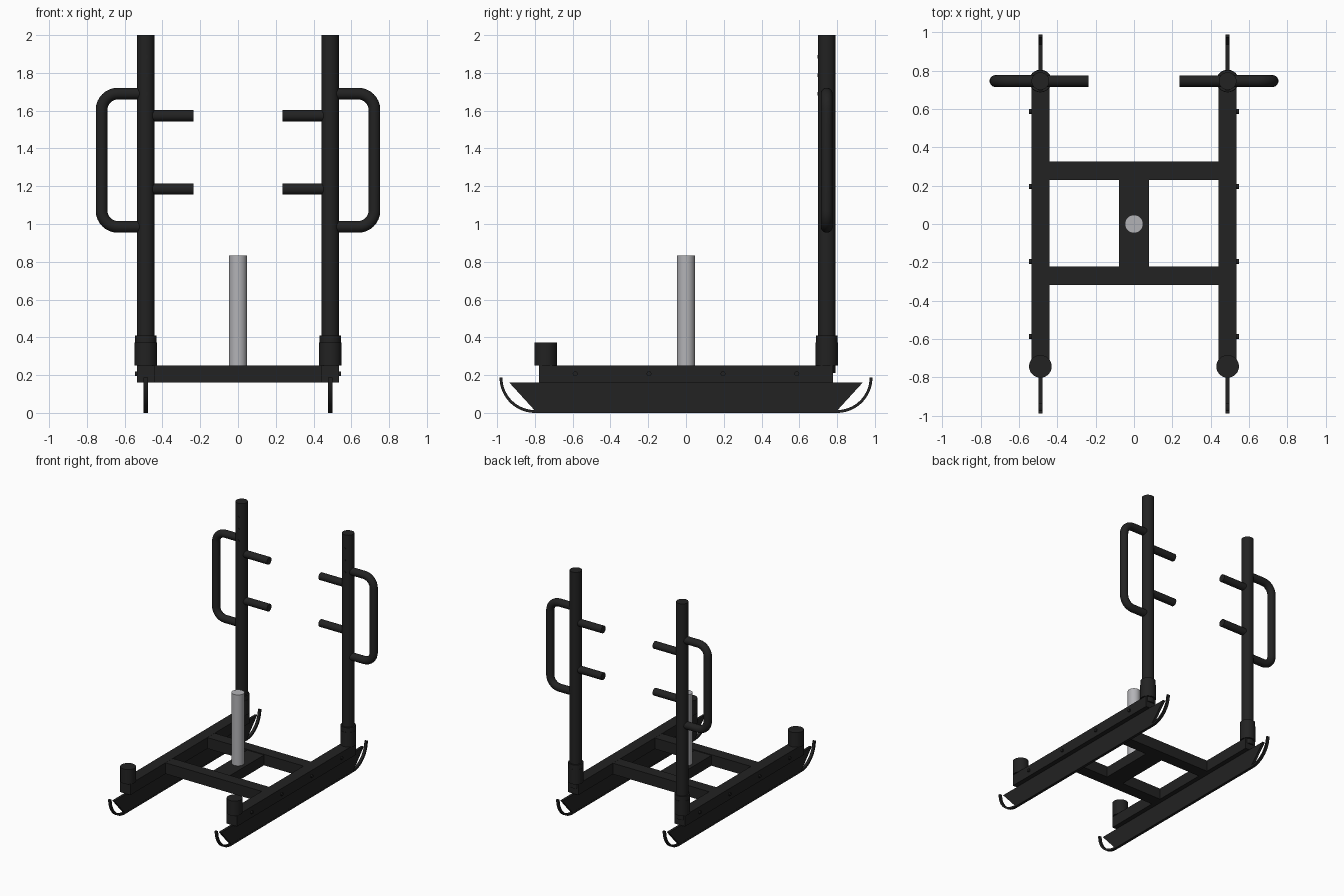
import bpy, bmesh, math
from mathutils import Vector

if "Cube" in bpy.data.objects:
    bpy.data.objects.remove(bpy.data.objects["Cube"])


def material(name, rgb):
    m = bpy.data.materials.new(name)
    m.diffuse_color = (*rgb, 1)
    m.use_nodes = True
    m.node_tree.nodes["Principled BSDF"].inputs["Base Color"].default_value = m.diffuse_color
    return m


BLACK = material("black powder coat", (0.016, 0.016, 0.016))
STEEL = material("bare steel", (0.45, 0.45, 0.47))


def finish(obj, name, mat, smooth=False):
    obj.name = name
    obj.data.materials.append(mat)
    if smooth:
        bpy.ops.object.select_all(action='DESELECT')
        obj.select_set(True)
        bpy.context.view_layer.objects.active = obj
        bpy.ops.object.shade_smooth_by_angle(angle=math.radians(35))
    return obj


def box(name, lo, hi, mat=BLACK):
    lo, hi = Vector(lo), Vector(hi)
    bpy.ops.mesh.primitive_cube_add(size=1, location=(lo + hi) / 2)
    obj = bpy.context.object
    for v in obj.data.vertices:
        v.co = v.co * (hi - lo)
    return finish(obj, name, mat)


def rod(name, a, b, r, mat=BLACK, sides=32):
    a, b = Vector(a), Vector(b)
    d = b - a
    bpy.ops.mesh.primitive_cylinder_add(vertices=sides, radius=r, depth=d.length, location=(a + b) / 2)
    obj = bpy.context.object
    obj.rotation_euler = d.to_track_quat('Z', 'Y').to_euler()
    return finish(obj, name, mat, True)


def extrude_x(name, profile, x, width):
    """Extrude a y-z profile along x, centred on x."""
    bm = bmesh.new()
    f = bm.faces.new([bm.verts.new((x - width / 2, y, z)) for y, z in profile])
    ext = bmesh.ops.extrude_face_region(bm, geom=[f])
    bmesh.ops.translate(bm, vec=(width, 0, 0),
                        verts=[g for g in ext['geom'] if isinstance(g, bmesh.types.BMVert)])
    bmesh.ops.recalc_face_normals(bm, faces=bm.faces)
    me = bpy.data.meshes.new(name)
    bm.to_mesh(me)
    bm.free()
    obj = bpy.data.objects.new(name, me)
    bpy.context.collection.objects.link(obj)
    return finish(obj, name, BLACK, True)


def tube(name, pts, r):
    """Sweep a round section along a planar x-z path of points."""
    n, bm, rings = 20, bmesh.new(), []
    for i, p in enumerate(pts):
        t = (pts[min(i + 1, len(pts) - 1)] - pts[max(i - 1, 0)]).normalized()
        u = Vector((0, 1, 0))
        w = t.cross(u)
        rings.append([bm.verts.new(p + r * (math.cos(k * math.tau / n) * u + math.sin(k * math.tau / n) * w))
                      for k in range(n)])
    for a, b in zip(rings, rings[1:]):
        for k in range(n):
            bm.faces.new((a[k], a[(k + 1) % n], b[(k + 1) % n], b[k]))
    bm.faces.new(rings[0])
    bm.faces.new(rings[-1])
    bmesh.ops.recalc_face_normals(bm, faces=bm.faces)
    me = bpy.data.meshes.new(name)
    bm.to_mesh(me)
    bm.free()
    obj = bpy.data.objects.new(name, me)
    bpy.context.collection.objects.link(obj)
    return finish(obj, name, BLACK, True)


X, Y = 0.488, 0.745

# Skid strip outline: curled-up ends joined by a flat bottom
def skid_line(r):
    left = [(-0.8 - r * math.cos(i * math.pi / 32), 0.187 - r * math.sin(i * math.pi / 32)) for i in range(17)]
    return left + [(-y, z) for y, z in reversed(left)]


skid = skid_line(0.187) + skid_line(0.172)[::-1]

for side, s in (("left", -1), ("right", 1)):
    # Rail, runner plate and skid
    box(f"{side}_rail", (s * X - 0.047, -0.778, 0.16), (s * X + 0.047, 0.778, 0.252))
    extrude_x(f"{side}_runner", [(-0.935, 0.16), (-0.8, 0.012), (0.8, 0.012), (0.935, 0.16)], s * X, 0.02)
    extrude_x(f"{side}_skid", skid, s * X, 0.022)
    # Rail bolts
    for i, y in enumerate((-0.587, -0.196, 0.196, 0.587)):
        rod(f"{side}_rail_bolt_{i}", (s * 0.52, y, 0.207), (s * 0.546, y, 0.207), 0.013, sides=12)
    # Sockets and upright post
    rod(f"{side}_front_socket", (s * X, -0.742, 0.25), (s * X, -0.742, 0.372), 0.059)
    rod(f"{side}_rear_socket", (s * X, Y, 0.25), (s * X, Y, 0.372), 0.059)
    rod(f"{side}_rear_collar", (s * X, Y, 0.37), (s * X, Y, 0.41), 0.057)
    rod(f"{side}_post", (s * X, Y, 0.21), (s * X, Y, 2.0), 0.046)
    for i, z in enumerate((1.69, 1.787, 1.885)):
        rod(f"{side}_post_stud_{i}", (s * X, Y - 0.03, z), (s * X, Y - 0.05, z), 0.01, sides=12)
    # Inner grip pegs
    for i, z in enumerate((1.185, 1.573)):
        rod(f"{side}_grip_peg_{i}", (s * X, Y, z), (s * 0.236, Y, z), 0.03)
    # Outer loop handle with rounded corners
    xo, zt, zb, r = 0.722, 1.69, 0.985, 0.085
    arc = [i * math.pi / 16 for i in range(9)]
    path = [(X, zt)] + [(xo - r + r * math.sin(a), zt - r + r * math.cos(a)) for a in arc]
    path += [(xo - r + r * math.cos(a), zb + r - r * math.sin(a)) for a in arc] + [(X, zb)]
    tube(f"{side}_loop_handle", [Vector((s * x, Y, z)) for x, z in path], 0.031)

# Cross members, centre plate and weight pole
box("rear_cross_member", (-0.45, 0.23, 0.16), (0.45, 0.326, 0.251))
box("front_cross_member", (-0.45, -0.318, 0.16), (0.45, -0.222, 0.251))
box("centre_beam", (-0.077, -0.23, 0.16), (0.077, 0.24, 0.245))
rod("weight_pole", (0, 0, 0.2), (0, 0, 0.832), 0.048, STEEL)
